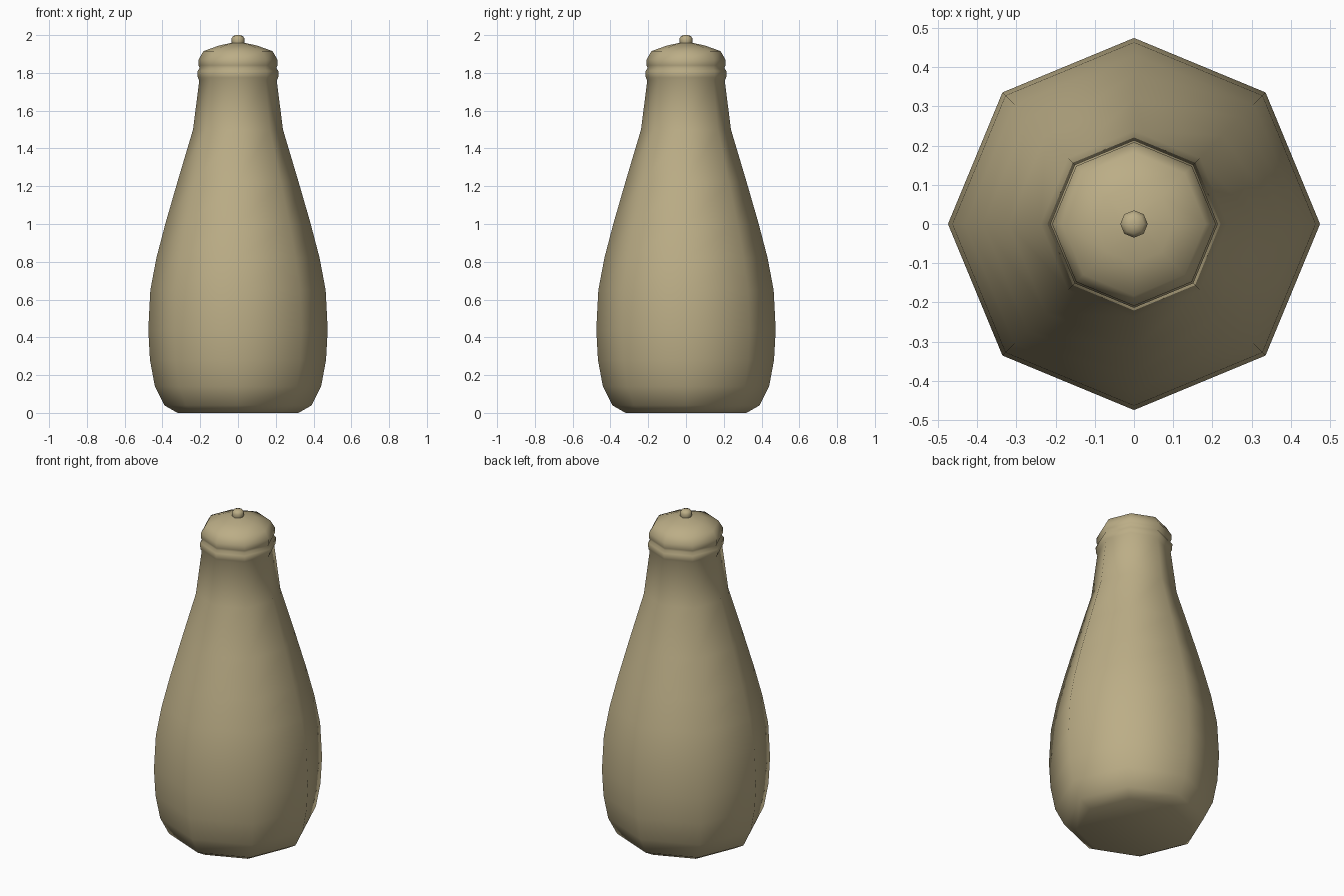
import bpy, bmesh
from math import cos, sin, pi, radians

if "Cube" in bpy.data.objects:
    bpy.data.objects.remove(bpy.data.objects["Cube"])

SIDES = 8

def lathe(name, profile, mat):
    """Revolve (radius, z) points into a closed 8-sided solid."""
    bm = bmesh.new()
    rings = [[bm.verts.new((r * cos(2 * pi * i / SIDES), r * sin(2 * pi * i / SIDES), z))
              for i in range(SIDES)] for r, z in profile]
    for a, b in zip(rings, rings[1:]):
        for i in range(SIDES):
            j = (i + 1) % SIDES
            bm.faces.new((a[i], a[j], b[j], b[i]))
    bm.faces.new(rings[0][::-1])
    bm.faces.new(rings[-1])
    me = bpy.data.meshes.new(name)
    bm.to_mesh(me)
    bm.free()
    me.materials.append(mat)
    ob = bpy.data.objects.new(name, me)
    bpy.context.collection.objects.link(ob)
    bpy.ops.object.select_all(action='DESELECT')
    ob.select_set(True)
    bpy.context.view_layer.objects.active = ob
    bpy.ops.object.shade_smooth_by_angle(angle=radians(65))
    return ob

tan = bpy.data.materials.new("tan")
tan.diffuse_color = (0.50, 0.42, 0.24, 1)
tan.use_nodes = True
tan.node_tree.nodes["Principled BSDF"].inputs["Base Color"].default_value = tan.diffuse_color

# Bottle body, with the neck ring and domed cap in one continuous skin
lathe("bottle", [
    (0.32, 0.0), (0.39, 0.04), (0.44, 0.14), (0.466, 0.28), (0.475, 0.44),
    (0.464, 0.65), (0.432, 0.82), (0.385, 1.00), (0.32, 1.225), (0.238, 1.50),
    (0.205, 1.76), (0.213, 1.775), (0.214, 1.81), (0.203, 1.825),
    (0.209, 1.84), (0.209, 1.87), (0.183, 1.915), (0.10, 1.945), (0.03, 1.96)], tan)

# Small knob on the cap
lathe("knob", [
    (0.030, 1.94), (0.034, 1.965), (0.035, 1.982), (0.026, 1.995), (0.010, 2.0)], tan)
